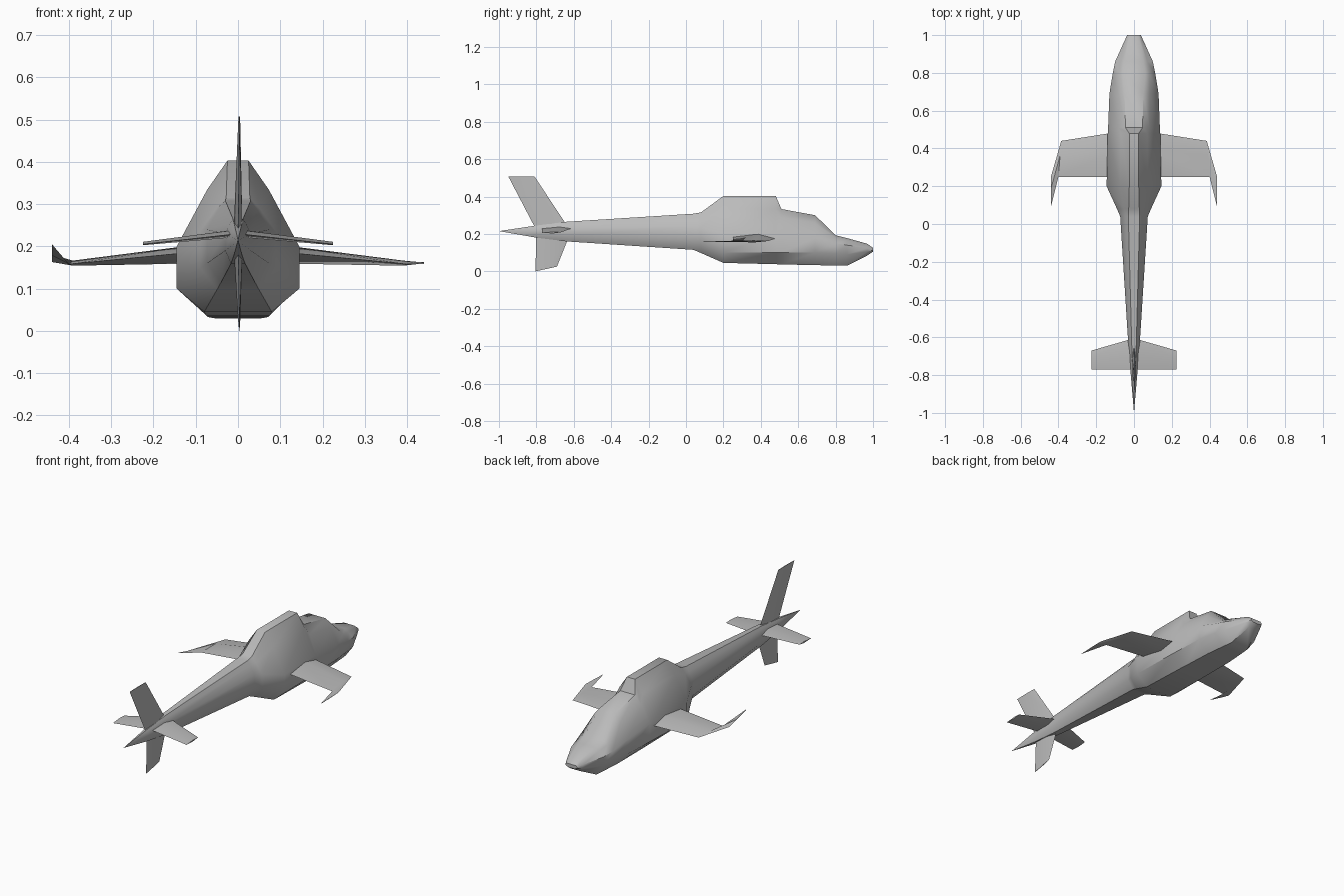
import bpy, bmesh, math
from mathutils import Vector

cube = bpy.data.objects.get("Cube")
if cube:
    bpy.data.objects.remove(cube)

grey = bpy.data.materials.new("light grey")
grey.use_nodes = True
tone = (0.5, 0.5, 0.5, 1)
grey.diffuse_color = tone
grey.node_tree.nodes["Principled BSDF"].inputs["Base Color"].default_value = tone


def loft(name, rings, angle):
    """Skin a list of closed rings, cap both ends and shade the result."""
    bm = bmesh.new()
    loops = [[bm.verts.new(p) for p in ring] for ring in rings]
    for a, b in zip(loops, loops[1:]):
        for i in range(len(a)):
            j = (i + 1) % len(a)
            bm.faces.new((a[i], a[j], b[j], b[i]))
    bm.faces.new(loops[0])
    bm.faces.new(loops[-1])
    bmesh.ops.remove_doubles(bm, verts=bm.verts, dist=0.0005)
    bmesh.ops.recalc_face_normals(bm, faces=bm.faces)
    mesh = bpy.data.meshes.new(name)
    bm.to_mesh(mesh)
    bm.free()
    mesh.materials.append(grey)
    obj = bpy.data.objects.new(name, mesh)
    bpy.context.collection.objects.link(obj)
    bpy.ops.object.select_all(action="DESELECT")
    obj.select_set(True)
    bpy.context.view_layer.objects.active = obj
    bpy.ops.object.shade_smooth_by_angle(angle=math.radians(angle))
    return obj


def body_ring(y, half, belly, low, high, top, roof):
    """Ten-sided hull section: belly, flat side, shoulder and narrow roof."""
    side = [(half * 0.55, belly), (half, low), (half, high),
            (roof + (half - roof) * 0.4, high + (top - high) * 0.66), (roof, top)]
    return [Vector((x, y, z)) for x, z in side] + \
           [Vector((-x, y, z)) for x, z in reversed(side)]


def foil(name, stations, normal):
    """Thin blade with a diamond section; station = leading, trailing, half thickness."""
    rings = []
    for lead, trail, thick in stations:
        lead, trail = Vector(lead), Vector(trail)
        mid = lead.lerp(trail, 0.4)
        offset = Vector(normal) * thick
        rings.append([lead, mid + offset, trail, mid - offset])
    return loft(name, rings, 30)


# Fuselage: y, half width, belly, side low, side high, top, roof half width
hull = [
    (-1, 0, .215, .215, .215, .215, 0),
    (-.8, .017, .18, .2, .222, .245, .007),
    (-.64, .03, .16, .19, .23, .265, .012),
    (.04, .073, .115, .16, .24, .308, .03),
    (.08, .09, .098, .15, .235, .315, .028),
    (.2, .145, .045, .1, .2, .403, .025),
    (.48, .139, .038, .1, .2, .403, .025),
    (.51, .137, .037, .1, .2, .333, .045),
    (.69, .13, .033, .1, .18, .3, .05),
    (.8, .112, .031, .095, .15, .193, .06),
    (.86, .1, .03, .09, .14, .178, .05),
    (.97, .05, .085, .105, .125, .147, .03),
    (1, .036, .105, .113, .118, .125, .026),
]
loft("fuselage", [body_ring(*s) for s in hull], 40)

# Stub wings: one swept tip turns up, the other lies flat
for label, s, tip_z in (("left", 1, .158), ("right", -1, .205)):
    foil(label + "_wing", [
        ((s * .1, .485, .178), (s * .1, .25, .187), .022),
        ((s * .385, .44, .162), (s * .4, .25, .158), .006),
        ((s * .44, .25, .163), (s * .44, .09, tip_z), .001),
    ], (0, 0, 1))

# Horizontal stabilisers
for label, s in (("left", 1), ("right", -1)):
    foil(label + "_stabiliser", [
        ((0, -.605, .232), (0, -.77, .23), .009),
        ((s * .225, -.67, .208), (s * .225, -.77, .205), .004),
    ], (0, 0, 1))

# Upper and lower tail fins
foil("upper_fin", [
    ((0, -.62, .22), (0, -.8, .22), .011),
    ((.003, -.81, .507), (.003, -.95, .507), .002),
], (1, 0, 0))
foil("lower_fin", [
    ((0, -.62, .2), (0, -.8, .21), .011),
    ((.003, -.69, .025), (.003, -.805, 0), .002),
], (1, 0, 0))
